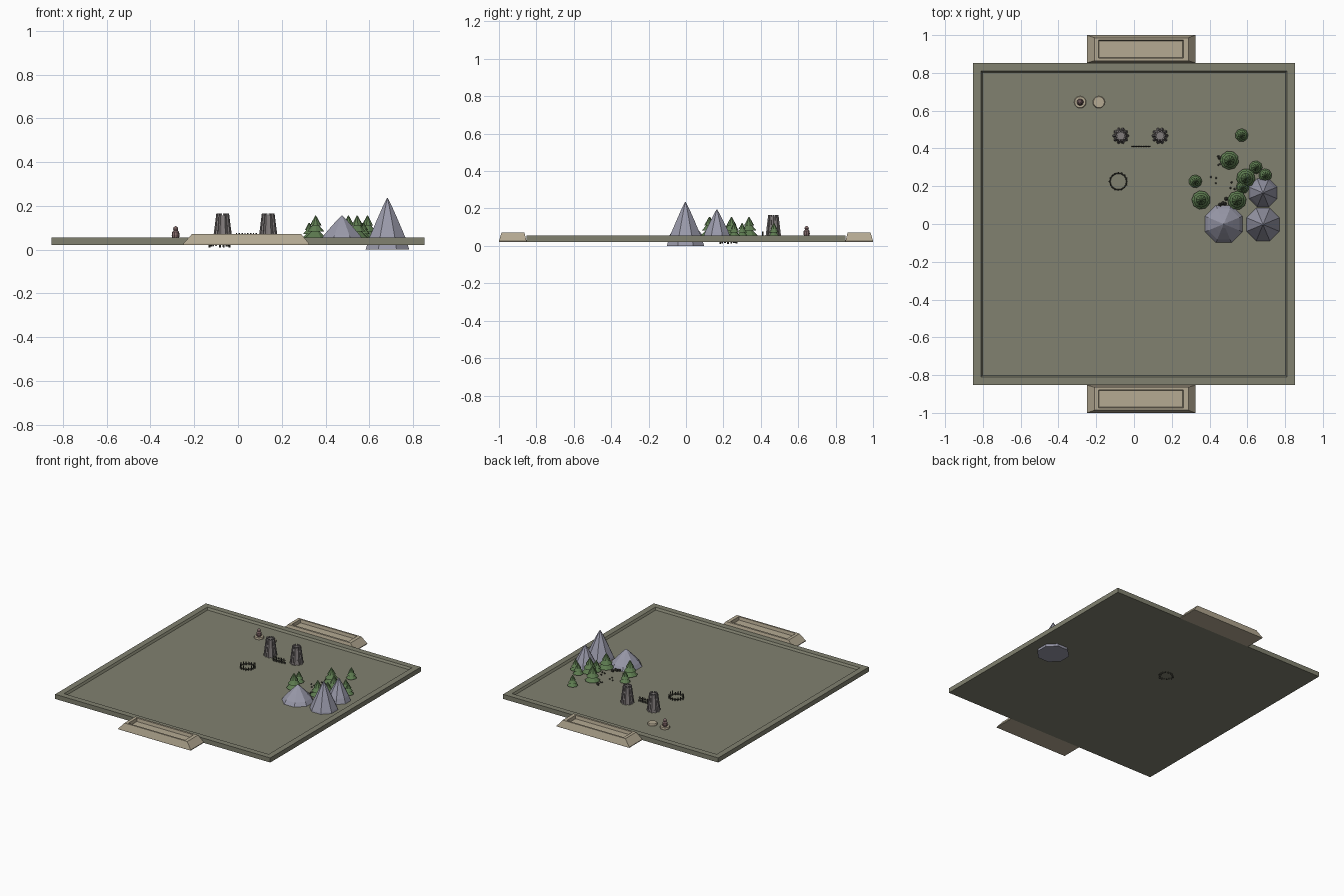
import bpy, bmesh, math, random
from mathutils import Vector, Matrix

if "Cube" in bpy.data.objects:
    bpy.data.objects.remove(bpy.data.objects["Cube"])

random.seed(4)
FLOOR = 0.04


def mat(name, r, g, b):
    m = bpy.data.materials.new(name)
    m.diffuse_color = (r, g, b, 1)
    m.use_nodes = True
    m.node_tree.nodes["Principled BSDF"].inputs["Base Color"].default_value = m.diffuse_color
    return m


OLIVE = mat("olive", 0.22, 0.22, 0.16)
TAN = mat("tan", 0.46, 0.40, 0.29)
SLATE = mat("slate", 0.32, 0.32, 0.40)
GREEN = mat("green", 0.11, 0.20, 0.08)
WOOD = mat("dark_wood", 0.05, 0.05, 0.04)
STONE = mat("stone", 0.22, 0.20, 0.20)
ROSE = mat("rose", 0.25, 0.16, 0.16)


def finish(name, bm, material):
    bmesh.ops.recalc_face_normals(bm, faces=bm.faces)
    me = bpy.data.meshes.new(name)
    bm.to_mesh(me)
    bm.free()
    ob = bpy.data.objects.new(name, me)
    me.materials.append(material)
    bpy.context.collection.objects.link(ob)
    return ob


def loft(bm, loops):
    """Skin a stack of closed loops and cap both ends."""
    rings = [[bm.verts.new(p) for p in lp] for lp in loops]
    for a, b in zip(rings, rings[1:]):
        for i in range(len(a)):
            j = (i + 1) % len(a)
            bm.faces.new((a[i], a[j], b[j], b[i]))
    bm.faces.new(rings[0][::-1])
    bm.faces.new(rings[-1])


def rect(x0, x1, y0, y1, z):
    return [(x0, y0, z), (x1, y0, z), (x1, y1, z), (x0, y1, z)]


def lathe(bm, x, y, profile, n, turn=0.0):
    loft(bm, [[(x + r * math.cos(turn + i * math.tau / n),
                y + r * math.sin(turn + i * math.tau / n), z) for i in range(n)]
              for r, z in profile])


def beam(bm, p, q, r0, r1, n=4):
    """Tapered stick between two points."""
    p, q = Vector(p), Vector(q)
    d = q - p
    m = Matrix.Translation((p + q) / 2) @ d.to_track_quat('Z', 'Y').to_matrix().to_4x4()
    bmesh.ops.create_cone(bm, cap_ends=True, segments=n, radius1=r0, radius2=r1,
                          depth=d.length, matrix=m)


# game board with a raised rim
bm = bmesh.new()
loft(bm, [rect(-s, s, -s, s, z) for s, z in
          ((0.853, 0.022), (0.853, 0.055), (0.811, 0.055), (0.802, FLOOR))])
finish("board", bm, OLIVE)

# sloped trays on both ends
for side, name in ((1, "back_tray"), (-1, "front_tray")):
    bm = bmesh.new()
    loops = [rect(-0.25, 0.325, 0.853, 1.0, 0.022), rect(-0.25, 0.325, 0.853, 1.0, 0.027),
             rect(-0.21, 0.288, 0.864, 0.986, 0.072), rect(-0.188, 0.262, 0.878, 0.974, 0.072),
             rect(-0.184, 0.258, 0.882, 0.97, 0.05)]
    loft(bm, [[(x, side * y, z) for x, y, z in lp] for lp in loops])
    finish(name, bm, TAN)

# mountains
for k, (x, y, r, z0, z1) in enumerate(((0.475, 0.0, 0.107, FLOOR, 0.155),
                                       (0.683, -0.003, 0.108, 0.0, 0.235),
                                       (0.683, 0.165, 0.081, FLOOR, 0.195))):
    bm = bmesh.new()
    h = z1 - z0
    lathe(bm, x, y, [(r, z0), (r * 0.84, z0 + h * 0.22), (r * 0.5, z0 + h * 0.56),
                     (r * 0.22, z0 + h * 0.83), (0.002, z1)], 8, math.pi / 8)
    finish(f"mountain_{k + 1}", bm, SLATE)

# three-tier pine trees
big, small = 0.05, 0.035
pines = [(0.57, 0.47, small), (0.505, 0.337, big), (0.325, 0.226, small),
         (0.355, 0.127, big), (0.645, 0.30, small), (0.695, 0.258, small),
         (0.592, 0.243, big), (0.545, 0.125, big), (0.575, 0.195, small)]
for k, (x, y, r) in enumerate(pines):
    h = 0.112 if r == big else 0.08
    bm = bmesh.new()
    lathe(bm, x, y, [(r * 0.2, FLOOR), (r * 0.2, FLOOR + h * 0.2)], 6)
    finish(f"pine_trunk_{k + 1}", bm, WOOD)
    bm = bmesh.new()
    for scale, a, b in ((1, 0.12, 0.55), (0.8, 0.38, 0.78), (0.55, 0.62, 1.03)):
        lathe(bm, x, y, [(r * scale * 0.3, FLOOR + h * (a + 0.04)), (r * scale, FLOOR + h * a),
                         (0.002, FLOOR + h * b)], 9, k + a)
    finish(f"pine_{k + 1}", bm, GREEN)

# scattered stumps and pebbles between the pines
bm = bmesh.new()
for x, y, r, spread, n in ((0.46, 0.36, 0.008, 0.015, 3), (0.47, 0.12, 0.011, 0.022, 4),
                           (0.42, 0.23, 0.005, 0.022, 3), (0.45, 0.31, 0.005, 0.01, 2),
                           (0.51, 0.21, 0.006, 0.03, 3)):
    for i in range(n):
        m = Matrix.Translation((x + random.uniform(-spread, spread),
                                y + random.uniform(-spread, spread), FLOOR + r * 0.6))
        bmesh.ops.create_icosphere(bm, subdivisions=1, radius=r, matrix=m)
finish("pebbles", bm, WOOD)

# gate towers: ring of leaning staves around a core
for x, name in ((-0.07, "left_tower"), (0.138, "right_tower")):
    y = 0.467
    bm = bmesh.new()
    lathe(bm, x, y, [(0.036, FLOOR), (0.024, 0.156)], 10)
    for i in range(10):
        c, s = math.cos(i * math.tau / 10), math.sin(i * math.tau / 10)
        beam(bm, (x + 0.036 * c, y + 0.036 * s, FLOOR),
             (x + 0.023 * c, y + 0.023 * s, 0.165), 0.009, 0.006, 5)
    finish(name, bm, STONE)

# picket gate
bm = bmesh.new()
for i in range(8):
    x = -0.007 + i * 0.013
    beam(bm, (x, 0.41, FLOOR), (x, 0.41, 0.077), 0.004, 0.003)
for z in (0.05, 0.066):
    beam(bm, (-0.012, 0.41, z), (0.088, 0.41, z), 0.003, 0.003)
finish("gate", bm, WOOD)

# round palisade, its stakes driven through the board
bm = bmesh.new()
for i in range(16):
    a = i * math.tau / 16
    r = 0.044 + random.uniform(-0.003, 0.003)
    x, y = -0.083 + r * math.cos(a), 0.225 + r * math.sin(a)
    beam(bm, (x, y, random.uniform(0.008, 0.02)),
         (x + 0.004 * math.cos(a), y + 0.004 * math.sin(a), random.uniform(0.06, 0.072)),
         0.005, 0.003)
for i in range(16):
    a, b = i * math.tau / 16, (i + 1) * math.tau / 16
    beam(bm, (-0.083 + 0.044 * math.cos(a), 0.225 + 0.044 * math.sin(a), 0.048),
         (-0.083 + 0.044 * math.cos(b), 0.225 + 0.044 * math.sin(b), 0.048), 0.003, 0.003)
finish("palisade", bm, WOOD)

# round bases, one carrying a small figure
for x, name in ((-0.285, "figure_base"), (-0.186, "empty_base")):
    bm = bmesh.new()
    lathe(bm, x, 0.645, [(0.032, FLOOR), (0.032, 0.048), (0.029, 0.053)], 20)
    finish(name, bm, TAN)
bm = bmesh.new()
lathe(bm, -0.285, 0.645, [(0.015, 0.052), (0.018, 0.066), (0.016, 0.08), (0.009, 0.087),
                          (0.012, 0.094), (0.009, 0.102), (0.002, 0.107)], 10)
finish("figure", bm, ROSE)
